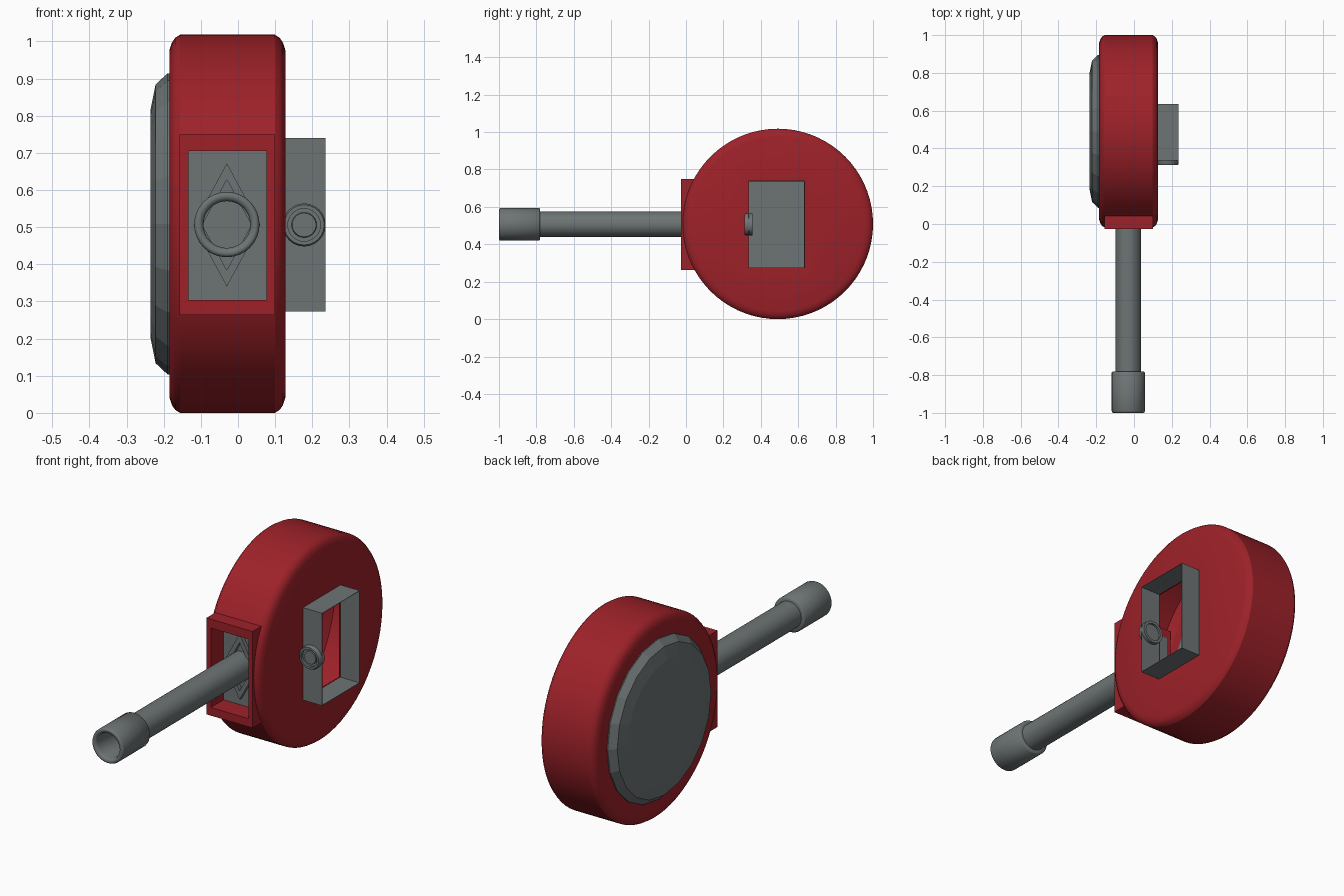
import bpy, bmesh
from math import sin, cos, pi, radians

if "Cube" in bpy.data.objects:
    bpy.data.objects.remove(bpy.data.objects["Cube"])


def paint(name, colour):
    mat = bpy.data.materials.new(name)
    mat.diffuse_color = (*colour, 1)
    mat.use_nodes = True
    mat.node_tree.nodes["Principled BSDF"].inputs["Base Color"].default_value = mat.diffuse_color
    return mat


red = paint("red_paint", (0.34, 0.0155, 0.0225))
steel = paint("dark_steel", (0.155, 0.175, 0.178))


def finish(name, bm, mat, smooth):
    """Make an object; smooth is the angle in degrees below which edges are smoothed."""
    bmesh.ops.recalc_face_normals(bm, faces=bm.faces)
    me = bpy.data.meshes.new(name)
    bm.to_mesh(me)
    bm.free()
    ob = bpy.data.objects.new(name, me)
    bpy.context.collection.objects.link(ob)
    me.materials.append(mat)
    if smooth:
        bpy.ops.object.select_all(action='DESELECT')
        ob.select_set(True)
        bpy.context.view_layer.objects.active = ob
        bpy.ops.object.shade_smooth_by_angle(angle=radians(smooth))
    return ob


def place(axis, a, u, v):
    return (a, u, v) if axis == 'X' else (u, a, v)


def lathe(name, profile, centre, axis, n, mat=steel, closed=True, smooth=35):
    """Revolve (axial, radius) points; closed=True joins last to first, else ends are capped."""
    bm = bmesh.new()
    rings = [[bm.verts.new(place(axis, a, centre[0] + r * cos(2 * pi * i / n),
                                 centre[1] + r * sin(2 * pi * i / n))) for i in range(n)]
             for a, r in profile]
    pairs = list(zip(rings, rings[1:])) + ([(rings[-1], rings[0])] if closed else [])
    for p, q in pairs:
        for i in range(n):
            j = (i + 1) % n
            bm.faces.new((p[i], p[j], q[j], q[i]))
    if not closed:
        bm.faces.new(rings[0])
        bm.faces.new(rings[-1])
    return finish(name, bm, mat, smooth)


def hollow_prism(name, outer, inner, a0, a1, axis, mat=steel):
    """Straight-sided frame between two matching outlines."""
    bm = bmesh.new()
    loops = [[bm.verts.new(place(axis, a, u, v)) for u, v in pts]
             for pts, a in ((outer, a0), (outer, a1), (inner, a1), (inner, a0))]
    n = len(outer)
    for k in range(4):
        p, q = loops[k], loops[(k + 1) % 4]
        for i in range(n):
            j = (i + 1) % n
            bm.faces.new((p[i], p[j], q[j], q[i]))
    return finish(name, bm, mat, 0)


def box(name, lo, hi, mat=steel):
    bm = bmesh.new()
    bmesh.ops.create_cube(bm, size=1)
    for v in bm.verts:
        v.co = [(lo[k] + hi[k]) / 2 + v.co[k] * (hi[k] - lo[k]) for k in range(3)]
    return finish(name, bm, mat, 0)


def rect(u0, u1, v0, v1):
    return [(u0, v0), (u1, v0), (u1, v1), (u0, v1)]


def diamond(w, h):
    return [(-0.03 + w, 0.506), (-0.03, 0.506 + h), (-0.03 - w, 0.506), (-0.03, 0.506 - h)]


HUB = (0.491, 0.509)     # y, z of the drum axis
BARREL = (-0.03, 0.507)  # x, z of the barrel axis

# Hollow drum with rounded rims, open on the left behind the cap
edge = [(0.0, 0.466), (0.007, 0.488), (0.016, 0.501), (0.029, 0.509)]
outer = [(-0.185 + d, r) for d, r in edge] + [(0.128 - d, r) for d, r in reversed(edge)]
profile = [(-0.185, 0.39)] + outer + [(0.128, 0.05), (0.122, 0.05),
                                      (0.122, 0.46), (0.097, 0.502), (-0.154, 0.502),
                                      (-0.179, 0.46), (-0.179, 0.39)]
drum = lathe("drum", profile, HUB, 'X', 72, red, smooth=24)

# Openings for the side window and the front recess
for nm, lo, hi in (("window_cutter", (0.05, 0.338, 0.276), (0.3, 0.632, 0.737)),
                   ("recess_cutter", (-0.14, -0.2, 0.295), (0.085, 0.12, 0.715))):
    cutter = box(nm, lo, hi, red)
    cutter.hide_render = True
    cutter.hide_viewport = True
    mod = drum.modifiers.new(nm, 'BOOLEAN')
    mod.operation = 'DIFFERENCE'
    mod.solver = 'EXACT'
    mod.object = cutter

# Faceted cap on the left
lathe("side_cap", [(-0.178, 0.405), (-0.19, 0.405), (-0.222, 0.375), (-0.235, 0.31)],
      HUB, 'X', 20, closed=False, smooth=0)

# Front frame with recessed panel and diamond trim
hollow_prism("front_frame", rect(-0.157, 0.1, 0.263, 0.75), rect(-0.133, 0.077, 0.304, 0.705),
             -0.027, 0.085, 'Y', red)
box("recess_panel", (-0.134, 0.075, 0.303), (0.078, 0.085, 0.706))
hollow_prism("diamond_trim", diamond(0.09, 0.166), diamond(0.066, 0.122), 0.055, 0.076, 'Y')

# Barrel and muzzle
lathe("barrel", [(0.078, 0.068), (-0.80, 0.068), (-0.80, 0.0635), (0.078, 0.0635)],
      BARREL, 'Y', 32)
lathe("muzzle", [(-0.78, 0.066), (-0.78, 0.082), (-0.786, 0.088), (-0.99, 0.088), (-0.997, 0.085),
                 (-1.0, 0.079), (-0.997, 0.068), (-0.985, 0.063), (-0.79, 0.063)],
      BARREL, 'Y', 32, smooth=60)

# Rectangular side housing, open into the drum
hollow_prism("side_housing", rect(0.335, 0.635, 0.273, 0.74), rect(0.337, 0.633, 0.275, 0.738),
             0.121, 0.235, 'X')

# Small dial passing through the housing's front wall
lathe("dial_ring", [(0.355, 0.058), (0.318, 0.058), (0.312, 0.054), (0.312, 0.044), (0.355, 0.044)],
      (0.178, 0.506), 'Y', 24)
lathe("dial_face", [(0.345, 0.044), (0.325, 0.044), (0.325, 0.034), (0.319, 0.032)],
      (0.178, 0.506), 'Y', 24, closed=False)
